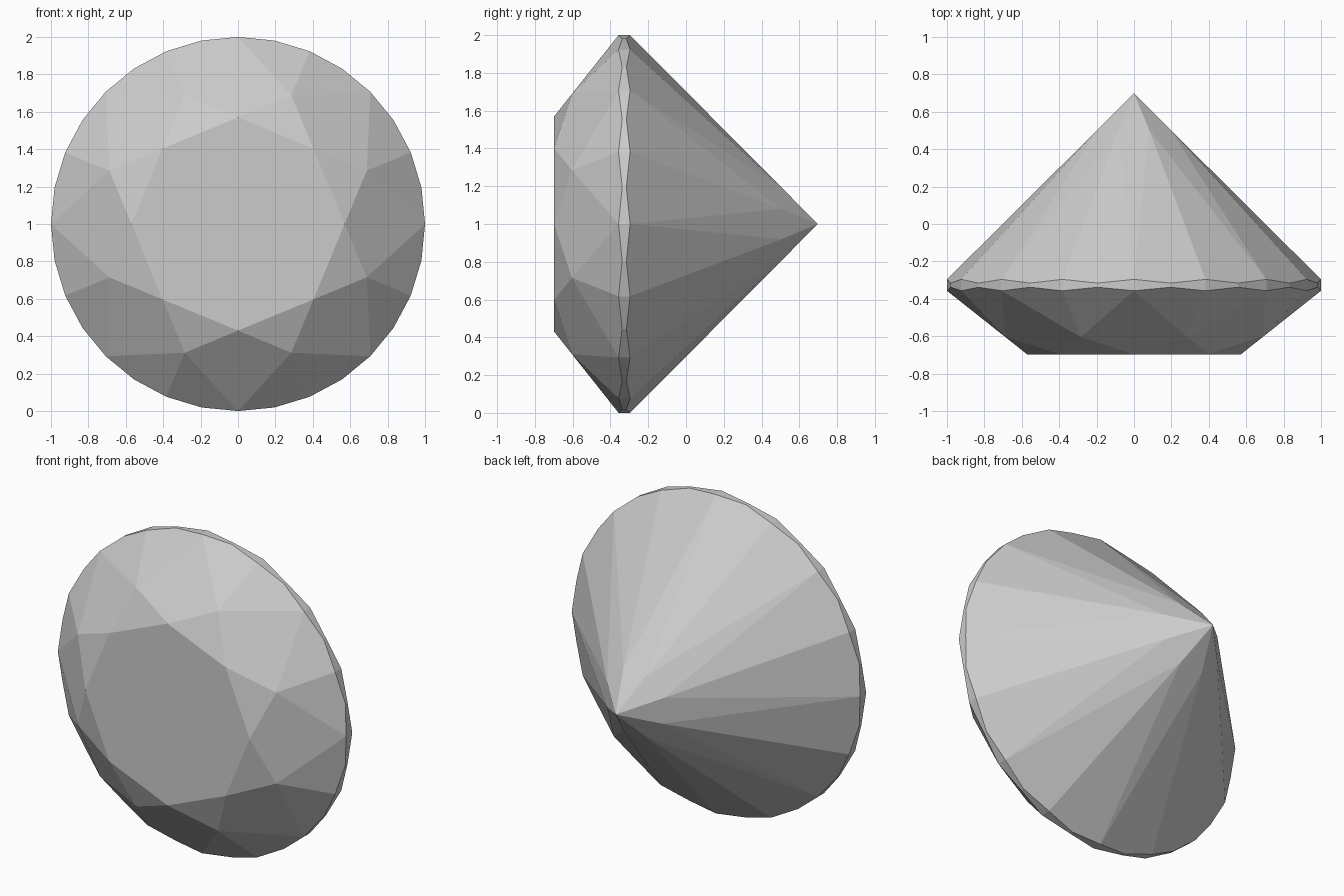
import bpy, bmesh
from math import sin, cos, pi

if "Cube" in bpy.data.objects:
    bpy.data.objects.remove(bpy.data.objects["Cube"])

N = 8
STEP = 2 * pi / N               # one symmetry sector (45 degrees)
C1, C2 = cos(STEP / 4), cos(STEP / 2)

# Main proportions: (radius, y); the gem axis runs along y
TABLE_R, TABLE_Y = 0.57, -0.698
CULET_Y = 0.698
CROWN_Y, PAV_Y = -0.357, -0.296  # girdle edges
STAR_R, LOWER_R = 0.745, 0.21


def lerp_y(r, r0, y0, r1, y1):
    return y0 + (r - r0) * (y1 - y0) / (r1 - r0)


# Heights that keep every facet flat
STAR_Y = lerp_y(STAR_R * C2, TABLE_R, TABLE_Y, 1, CROWN_Y)
LOWER_Y = lerp_y(LOWER_R * C2, 0, CULET_Y, 1, PAV_Y)
CROWN_MID_Y = lerp_y(1, STAR_R * C1, STAR_Y, C1, CROWN_Y)
PAV_MID_Y = lerp_y(1, LOWER_R * C1, LOWER_Y, C1, PAV_Y)

bm = bmesh.new()


def ring(count, r, ys, offset=0.0):
    verts = []
    for i in range(count):
        a = 2 * pi * i / count + offset
        verts.append(bm.verts.new((r * sin(a), ys[i % len(ys)], 1 + r * cos(a))))
    return verts


table = ring(N, TABLE_R, [TABLE_Y])
star = ring(N, STAR_R, [STAR_Y], STEP / 2)
upper = ring(4 * N, 1, [CROWN_Y, CROWN_MID_Y])
lower = ring(4 * N, 1, [PAV_Y, PAV_MID_Y])
pav = ring(N, LOWER_R, [LOWER_Y], STEP / 2)
culet = bm.verts.new((0, CULET_Y, 1))

face = bm.faces.new
face(table)
for i in range(N):
    j, g = (i + 1) % N, 4 * i
    e = (g + 4) % (4 * N)
    # Crown: star, kite and upper girdle facets
    face((table[i], star[i], table[j]))
    face((table[i], star[i - 1], upper[g], star[i]))
    face((star[i], upper[g], upper[g + 1], upper[g + 2]))
    face((star[i], upper[g + 2], upper[g + 3], upper[e]))
    # Pavilion: main and lower girdle facets
    face((culet, pav[i - 1], lower[g], pav[i]))
    face((pav[i], lower[g], lower[g + 1], lower[g + 2]))
    face((pav[i], lower[g + 2], lower[g + 3], lower[e]))
# Girdle band
for k in range(4 * N):
    m = (k + 1) % (4 * N)
    face((upper[k], upper[m], lower[m], lower[k]))

bmesh.ops.recalc_face_normals(bm, faces=bm.faces[:])
mesh = bpy.data.meshes.new("cut_gem")
bm.to_mesh(mesh)
bm.free()
bpy.context.collection.objects.link(bpy.data.objects.new("cut_gem", mesh))
